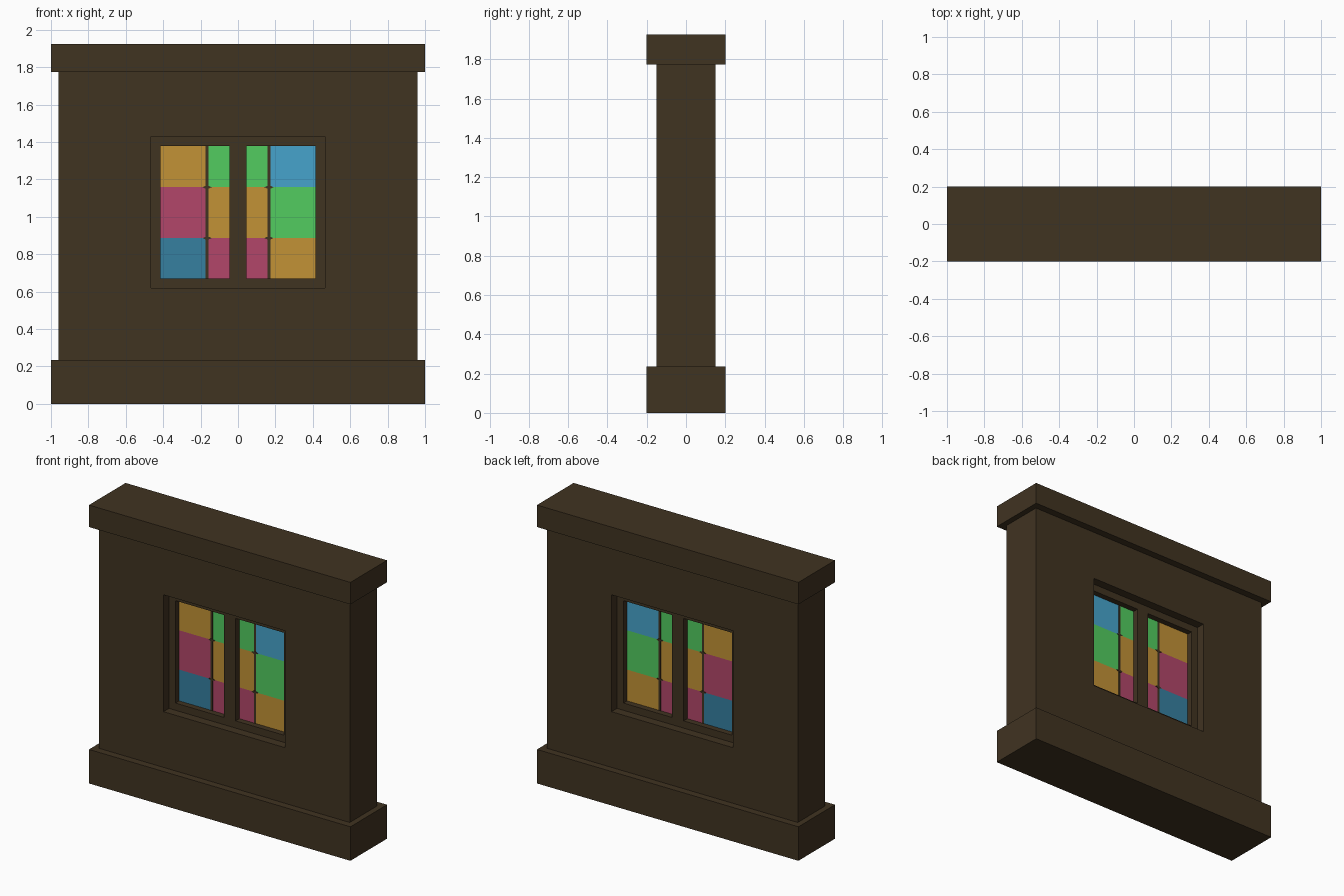
import bpy, bmesh

if "Cube" in bpy.data.objects:
    bpy.data.objects.remove(bpy.data.objects["Cube"])


def material(name, rgb):
    m = bpy.data.materials.new(name)
    m.diffuse_color = (*[((c / 255 + 0.055) / 1.055) ** 2.4 for c in rgb], 1)
    m.use_nodes = True
    m.node_tree.nodes["Principled BSDF"].inputs["Base Color"].default_value = m.diffuse_color
    return m


WOOD = material("dark_wood", (64, 51, 33))
AMBER = material("amber_glass", (194, 146, 54))
PINK = material("pink_glass", (178, 70, 106))
TEAL = material("deep_blue_glass", (54, 128, 160))
GREEN = material("green_glass", (82, 204, 96))
SKY = material("light_blue_glass", (70, 164, 204))


def finish(name, bm, mat):
    bmesh.ops.recalc_face_normals(bm, faces=bm.faces)
    mesh = bpy.data.meshes.new(name)
    bm.to_mesh(mesh)
    bm.free()
    mesh.materials.append(mat)
    obj = bpy.data.objects.new(name, mesh)
    bpy.context.collection.objects.link(obj)
    return obj


def prism(name, outline, depth, mat):
    """Outline in x,z extruded to +-depth in y."""
    bm = bmesh.new()
    face = bm.faces.new([bm.verts.new((x, -depth, z)) for x, z in outline])
    out = bmesh.ops.extrude_face_region(bm, geom=[face], use_keep_orig=True)
    moved = [g for g in out["geom"] if isinstance(g, bmesh.types.BMVert)]
    bmesh.ops.translate(bm, verts=moved, vec=(0, 2 * depth, 0))
    return finish(name, bm, mat)


def box(name, x0, x1, z0, z1, depth, mat):
    return prism(name, [(x0, z0), (x1, z0), (x1, z1), (x0, z1)], depth, mat)


def pierced_panel(name, xs, zs, holes, depth, mat):
    """Grid panel with open cells, given thickness by extrusion."""
    bm = bmesh.new()
    v = [[bm.verts.new((x, -depth, z)) for z in zs] for x in xs]
    for i in range(len(xs) - 1):
        for k in range(len(zs) - 1):
            if (i, k) not in holes:
                bm.faces.new((v[i][k], v[i + 1][k], v[i + 1][k + 1], v[i][k + 1]))
    out = bmesh.ops.extrude_face_region(bm, geom=bm.faces[:], use_keep_orig=True)
    moved = [g for g in out["geom"] if isinstance(g, bmesh.types.BMVert)]
    bmesh.ops.translate(bm, verts=moved, vec=(0, 2 * depth, 0))
    return finish(name, bm, mat)


# Wall: plinth, body with window opening, cap
box("plinth", -1, 1, 0, 0.235, 0.2, WOOD)
pierced_panel("wall_body", [-0.96, -0.465, 0.465, 0.96],
              [0.235, 0.62, 1.428, 1.773], {(1, 1)}, 0.15, WOOD)
box("cap", -1, 1, 1.773, 1.925, 0.2, WOOD)

# Window frame with central mullion
pierced_panel("window_frame", [-0.465, -0.415, -0.045, 0.045, 0.415, 0.465],
              [0.62, 0.67, 1.378, 1.428], {(1, 1), (3, 1)}, 0.09, WOOD)

# Glass panes, bottom to top, in four columns
rows = [0.67, 0.886, 1.158, 1.378]
columns = [
    ("left_outer", -0.415, -0.165, (TEAL, PINK, AMBER)),
    ("left_inner", -0.165, -0.045, (PINK, AMBER, GREEN)),
    ("right_inner", 0.045, 0.165, (PINK, AMBER, GREEN)),
    ("right_outer", 0.165, 0.415, (AMBER, GREEN, SKY)),
]
for name, x0, x1, mats in columns:
    for k, mat in enumerate(mats):
        box(f"pane_{name}_{k}", x0, x1, rows[k], rows[k + 1], 0.05, mat)

# Lead strips and the small diamonds at the pane corners
for side, x in (("left", -0.165), ("right", 0.165)):
    box(f"lead_strip_{side}", x - 0.008, x + 0.008, 0.67, 1.378, 0.052, WOOD)
    for k, z in enumerate(rows[1:3]):
        prism(f"lead_diamond_{side}_{k}",
              [(x - 0.025, z), (x, z - 0.011), (x + 0.025, z), (x, z + 0.011)],
              0.054, WOOD)
